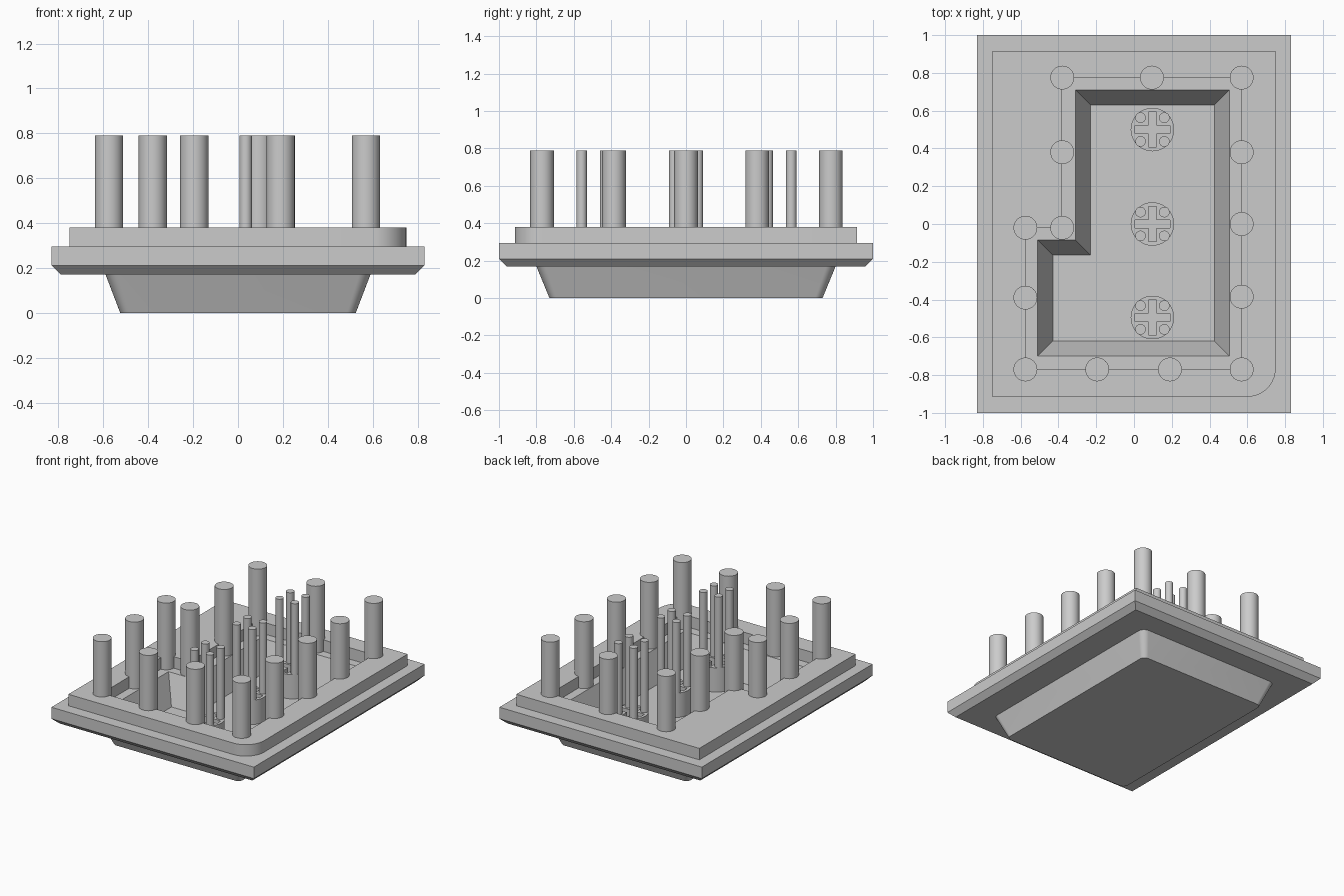
import bpy
import bmesh
from math import cos, sin, pi

cube = bpy.data.objects.get("Cube")
if cube:
    bpy.data.objects.remove(cube, do_unlink=True)

GREY = (0.6, 0.6, 0.6, 1.0)
mat = bpy.data.materials.new("plain grey")
mat.use_nodes = True
mat.diffuse_color = GREY
mat.node_tree.nodes["Principled BSDF"].inputs["Base Color"].default_value = GREY


def rect(hx, hy, radii=(0, 0, 0, 0), steps=10):
    """Rectangle outline, counter-clockwise from the back left, one radius per corner."""
    points = []
    for i, (sx, sy) in enumerate([(1, 1), (-1, 1), (-1, -1), (1, -1)]):
        r = radii[i]
        cx, cy = sx * (hx - r), sy * (hy - r)
        if r == 0:
            points.append((cx, cy))
            continue
        for k in range(steps + 1):
            a = pi / 2 * (i + k / steps)
            points.append((cx + r * cos(a), cy + r * sin(a)))
    return points


def circle(x, y, r, n=32):
    return [(x + r * cos(2 * pi * k / n), y + r * sin(2 * pi * k / n)) for k in range(n)]


def ell(left, notch_x, right, bottom, notch_y, top, inset=0):
    """L-shaped outline whose sides all move inward by the inset."""
    l, nx, r = left + inset, notch_x + inset, right - inset
    b, ny, t = bottom + inset, notch_y - inset, top - inset
    return [(l, b), (r, b), (r, t), (nx, t), (nx, ny), (l, ny)]


def plus(x, y, arm, half):
    """Cross outline made of four turned corners."""
    points = []
    for c, s in [(1, 0), (0, 1), (-1, 0), (0, -1)]:
        for px, py in [(arm, -half), (arm, half), (half, half)]:
            points.append((x + px * c - py * s, y + px * s + py * c))
    return points


def loft(name, layers):
    """Closed solid through (z, outline) layers, bottom to top."""
    bm = bmesh.new()
    rings = [[bm.verts.new((x, y, z)) for x, y in outline] for z, outline in layers]
    for low, high in zip(rings, rings[1:]):
        n = len(low)
        for i in range(n):
            j = (i + 1) % n
            bm.faces.new((low[i], low[j], high[j], high[i]))
    bm.faces.new(rings[0][::-1])
    bm.faces.new(rings[-1])
    bmesh.ops.recalc_face_normals(bm, faces=bm.faces)
    mesh = bpy.data.meshes.new(name)
    bm.to_mesh(mesh)
    bm.free()
    mesh.materials.append(mat)
    obj = bpy.data.objects.new(name, mesh)
    bpy.context.collection.objects.link(obj)
    return obj


def select(obj):
    bpy.ops.object.select_all(action='DESELECT')
    obj.select_set(True)
    bpy.context.view_layer.objects.active = obj


def combine(target, tool, operation):
    """Apply a boolean and throw the tool away."""
    tool.hide_render = True
    mod = target.modifiers.new("combine", 'BOOLEAN')
    mod.object, mod.operation, mod.solver = tool, operation, 'EXACT'
    select(target)
    bpy.ops.object.modifier_apply(modifier=mod.name)
    bpy.data.objects.remove(tool, do_unlink=True)


def smooth(obj):
    select(obj)
    bpy.ops.object.shade_smooth_by_angle(angle=pi / 6)


BOTTOM, PLATE_TOP, FRAME_TOP, PIN_TOP = 0.17, 0.295, 0.38, 0.79
FLOOR, POST_TOP = 0.085, 0.265

# Base plate with chamfered underside, joined to the tapered tray below it
base = loft("base_plate", [(BOTTOM, rect(0.79, 0.96)), (0.21, rect(0.83, 1.0)),
                           (PLATE_TOP, rect(0.83, 1.0))])
tray = loft("tray", [(0, rect(0.525, 0.73, [0.04] * 4)),
                     (BOTTOM, rect(0.59, 0.80, [0.05] * 4)),
                     (0.2, rect(0.59, 0.80, [0.05] * 4))])
combine(base, tray, 'UNION')

# Sloped pocket sunk into the tray
pocket_size = (-0.51, -0.31, 0.505, -0.70, -0.085, 0.71)
pocket = loft("pocket_cutter", [(FLOOR, ell(*pocket_size, inset=0.08)),
                                (PLATE_TOP, ell(*pocket_size)), (0.4, ell(*pocket_size))])
combine(base, pocket, 'DIFFERENCE')
smooth(base)

# Raised frame with one rounded corner and an L-shaped opening
frame = loft("raised_frame", [(PLATE_TOP, rect(0.75, 0.915, (0, 0, 0, 0.15))),
                              (FRAME_TOP, rect(0.75, 0.915, (0, 0, 0, 0.15)))])
opening = ell(-0.575, -0.38, 0.57, -0.77, -0.02, 0.775)
combine(frame, loft("opening_cutter", [(0.2, opening), (0.5, opening)]), 'DIFFERENCE')
smooth(frame)

# Large pins standing along the opening's edge
spots = [(x, 0.775) for x in (-0.38, 0.095)]
spots += [(0.57, y) for y in (0.775, 0.38, 0, -0.385)]
spots += [(x, -0.77) for x in (0.57, 0.19, -0.195, -0.575)]
spots += [(-0.575, -0.39), (-0.575, -0.02), (-0.38, -0.02), (-0.38, 0.38)]
for i, (x, y) in enumerate(spots):
    ring = circle(x, y, 0.063)
    smooth(loft(f"edge_pin_{i + 1}", [(PLATE_TOP, ring), (PIN_TOP, ring)]))

# Round posts on the pocket floor, each with a cross slot and four thin pins
CX = 0.0975
for i, cy in enumerate((-0.495, 0, 0.5)):
    ring = circle(CX, cy, 0.115, 40)
    post = loft(f"post_{i + 1}", [(FLOOR, ring), (POST_TOP, ring)])
    slot = plus(CX, cy, 0.093, 0.022)
    combine(post, loft("slot_cutter", [(POST_TOP - 0.06, slot), (0.4, slot)]), 'DIFFERENCE')
    smooth(post)
    for sx in (-1, 1):
        for sy in (-1, 1):
            thin = circle(CX + sx * 0.063, cy + sy * 0.063, 0.028, 24)
            smooth(loft(f"thin_pin_{i + 1}", [(POST_TOP, thin), (PIN_TOP, thin)]))
